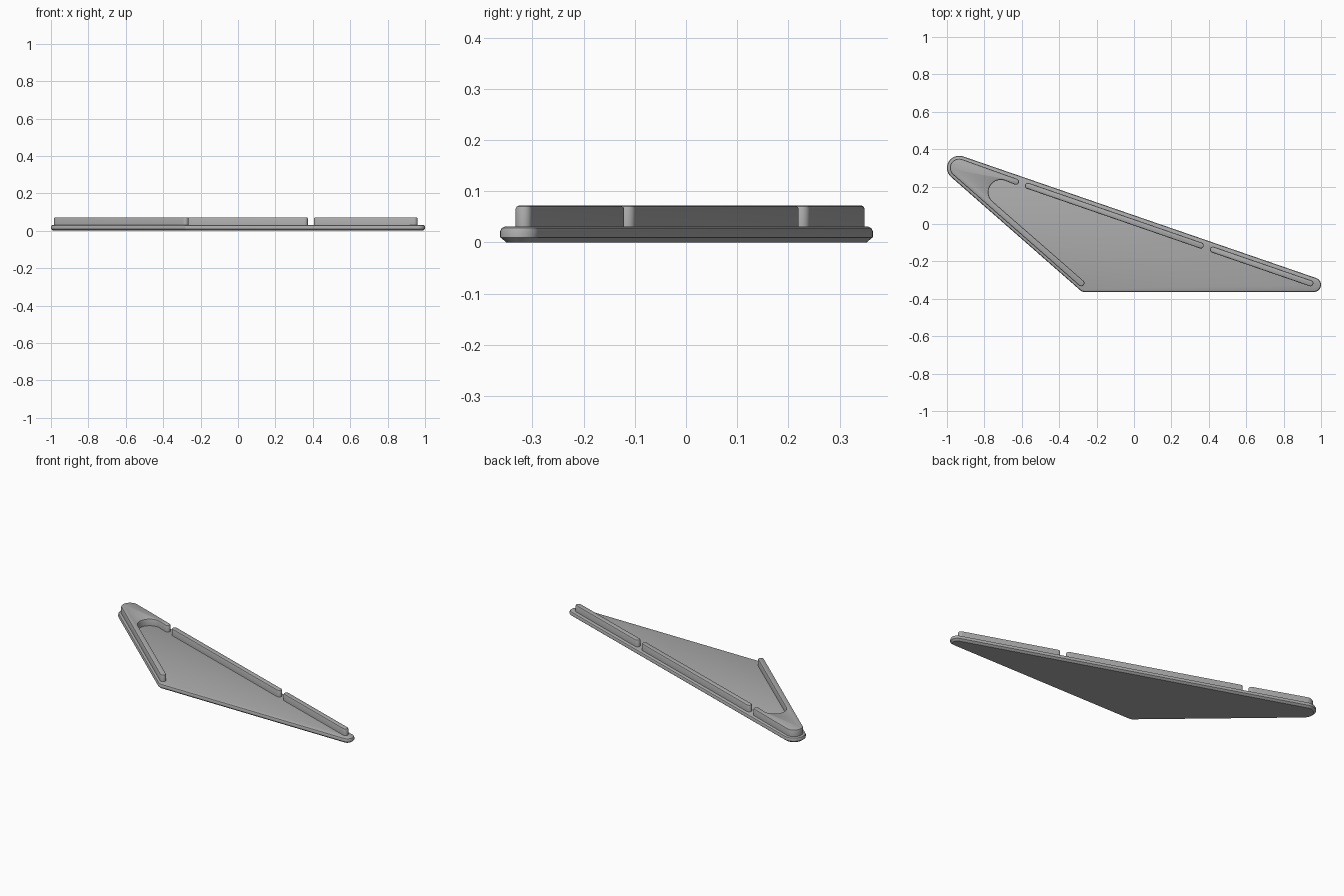
import bpy
import bmesh
from math import atan2, cos, sin, pi, radians
from mathutils import Vector

cube = bpy.data.objects.get("Cube")
if cube:
    bpy.data.objects.remove(cube, do_unlink=True)

grey = bpy.data.materials.new("plain grey")
grey.use_nodes = True
colour = (0.41, 0.41, 0.41, 1)
grey.diffuse_color = colour
bsdf = grey.node_tree.nodes["Principled BSDF"]
bsdf.inputs["Base Color"].default_value = colour
bsdf.inputs["Roughness"].default_value = 0.6


def outline(arcs, inset):
    """Points along joined arcs; clockwise arcs are hollows, so they grow."""
    points = []
    for x, y, r, start, end in arcs:
        r += -inset if end > start else inset
        steps = max(6, round(abs(end - start) / radians(10)))
        for i in range(steps + 1):
            a = start + (end - start) * i / steps
            points.append((x + r * cos(a), y + r * sin(a)))
    return points


def loft(name, arcs, profile):
    """Stack the outline at each (inset, height) of the profile."""
    bm = bmesh.new()
    rings = [[bm.verts.new((x, y, z)) for x, y in outline(arcs, inset)]
             for inset, z in profile]
    for low, high in zip(rings, rings[1:]):
        for i in range(len(low)):
            j = (i + 1) % len(low)
            bm.faces.new((low[i], low[j], high[j], high[i]))
    bm.faces.new(rings[0][::-1])
    bm.faces.new(rings[-1])
    bmesh.ops.recalc_face_normals(bm, faces=bm.faces)
    mesh = bpy.data.meshes.new(name)
    bm.to_mesh(mesh)
    bm.free()
    mesh.materials.append(grey)
    obj = bpy.data.objects.new(name, mesh)
    bpy.context.collection.objects.link(obj)
    bpy.ops.object.select_all(action="DESELECT")
    obj.select_set(True)
    bpy.context.view_layer.objects.active = obj
    bpy.ops.object.shade_smooth_by_angle(angle=radians(32))


def hull(circles):
    """Arcs of a convex outline around circles listed counterclockwise."""
    n = len(circles)
    normals = []
    for i in range(n):
        (x, y, r), (u, v, s) = circles[i], circles[(i + 1) % n]
        d = Vector((u - x, v - y))
        lean = (r - s) / d.length
        normals.append(atan2(d.y, d.x) - pi / 2 + lean)
    arcs = []
    for i, (x, y, r) in enumerate(circles):
        start = normals[i - 1]
        arcs.append((x, y, r, start, start + (normals[i] - start) % (2 * pi)))
    return arcs


# Base plate with chamfered underside and rounded top edge
loft("base_plate",
     hull([(-0.935, 0.3, 0.065), (-0.265, -0.33, 0.033), (0.962, -0.325, 0.038)]),
     [(0.012, 0), (0, 0.01), (0, 0.022), (0.003, 0.028), (0.009, 0.031)])

# Raised walls along the long edge
wall = [(0, 0.028), (0, 0.066), (0.002, 0.07), (0.006, 0.072)]
slope = -0.345
half = 0.016


def edge_y(x):
    return -0.317 + slope * (x - 0.943)


for name, x0, x1 in (("middle_wall", -0.567, 0.357), ("end_wall", 0.422, 0.943)):
    loft(name, hull([(x0, edge_y(x0), half), (x1, edge_y(x1), half)]), wall)

# Hooked corner wall: two arms around a rounded pocket
top = atan2(1, -slope)
side = radians(228.4)
loft("corner_wall", [
    (-0.631, edge_y(-0.631), half, top - pi, top),
    (-0.935, 0.3, 0.049, top, side),
    (-0.282, -0.316, 0.017, side, side + pi),
    (-0.712, 0.17, 0.066, side, top),
], wall)
